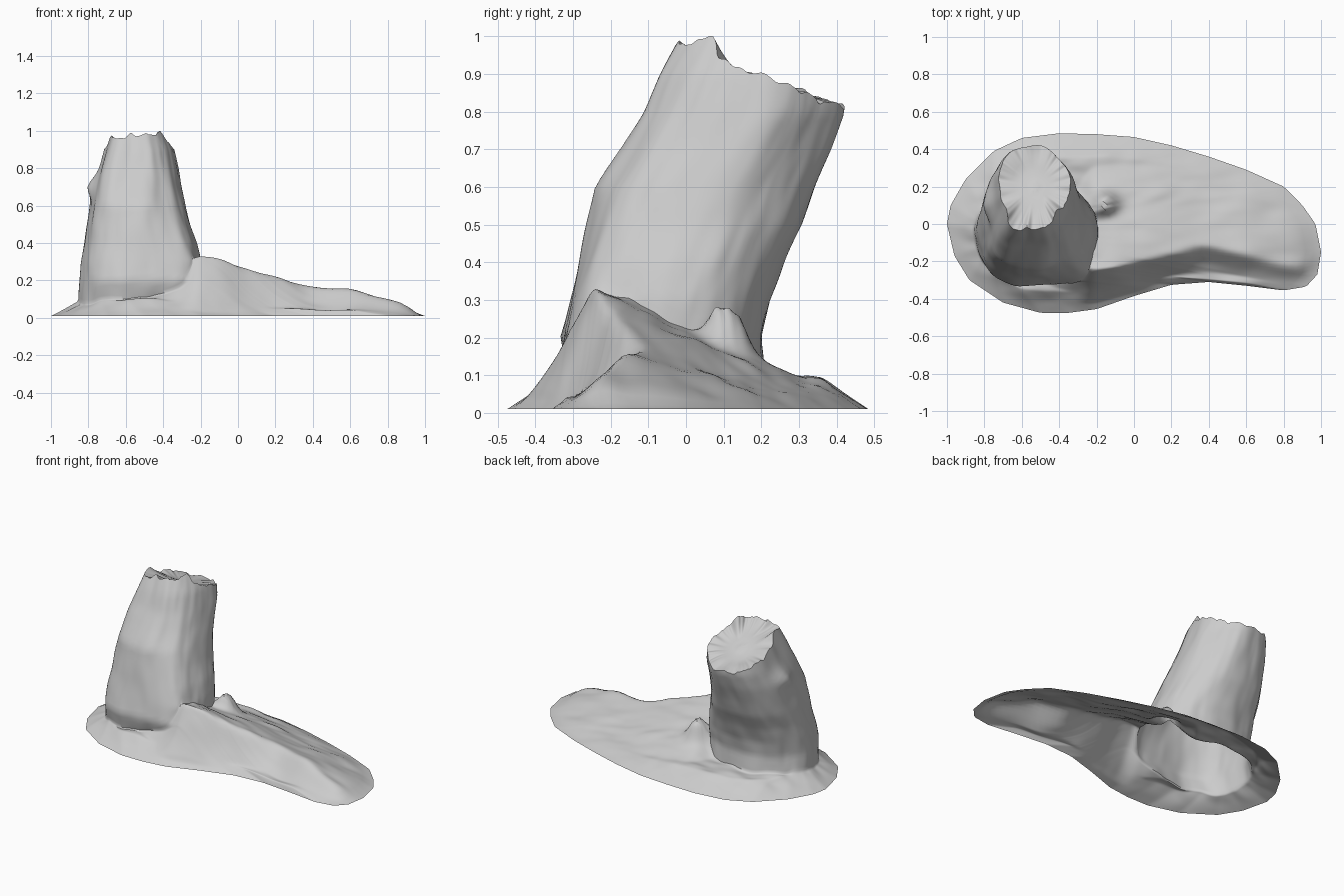
import bpy, bmesh
from math import sin, cos, pi, exp, atan2, copysign
from mathutils import Vector, noise

if "Cube" in bpy.data.objects:
    bpy.data.objects.remove(bpy.data.objects["Cube"])

N = 240            # points around each ring


def interp(table, v, col=1):
    """Piecewise-linear lookup in rows sorted by their first value."""
    if v <= table[0][0]:
        return table[0][col]
    for a, b in zip(table, table[1:]):
        if v <= b[0]:
            return a[col] + (b[col] - a[col]) * (v - a[0]) / (b[0] - a[0])
    return table[-1][col]


def nz(x, y, z=0.0):
    return noise.noise(Vector((x, y, z)))


# Ground outline: back half and front half
back = [(-1, 0), (-.98, .1), (-.9, .24), (-.75, .39), (-.6, .46), (-.4, .485), (-.2, .48),
        (0, .465), (.2, .42), (.4, .36), (.6, .29), (.8, .2), (.9, .1), (.97, 0), (1, -.15)]
front = [(-1, 0), (-.96, -.17), (-.88, -.3), (-.7, -.42), (-.5, -.475), (-.35, -.475), (-.2, -.455),
         (0, -.385), (.2, -.325), (.4, -.31), (.6, -.33), (.8, -.355), (.92, -.335), (.98, -.27), (1, -.15)]
# Root ridge: x, height, y
ridge = [(-.75, .0, -.28), (-.5, .1, -.28), (-.3, .2, -.27), (-.22, .32, -.25), (-.1, .31, -.23),
         (0, .275, -.21), (.2, .215, -.16), (.38, .165, -.11), (.6, .145, -.17), (.8, .095, -.22),
         (.9, .065, -.23), (1, .0, -.15)]
# Stump: z, x min, x max, y min, y max
trunk = [(.1, -.85, -.2, -.31, .21), (.2, -.84, -.2, -.335, .2), (.3, -.835, -.2, -.31, .22),
         (.4, -.82, -.22, -.285, .26), (.5, -.805, -.25, -.26, .31), (.6, -.785, -.275, -.235, .345),
         (.7, -.765, -.3, -.17, .385), (.8, -.74, -.32, -.11, .42), (.9, -.71, -.345, -.065, .425),
         (1, -.68, -.39, -.01, .425)]
# Bulges and hollows of the stump: angle, width, amount, then z where it fades in from 0 to 1
bulges = [(-.75, .28, .13, .6, .3), (-2.3, .4, .13, .4, .75), (.8, .4, -.08, .25, .45), (2.6, .4, .05, .4, .6)]


def resample(pts, n):
    seg = [(Vector(b) - Vector(a)).length for a, b in zip(pts, pts[1:])]
    step, out = sum(seg) / n, []
    for i in range(n):
        d, k = i * step, 0
        while k < len(seg) - 1 and d > seg[k]:
            d -= seg[k]
            k += 1
        out.append(Vector(pts[k]).lerp(Vector(pts[k + 1]), d / seg[k]))
    return out


def base_height(x, y, d):
    """Mound height; d is the distance to the ground outline."""
    z = .085 * min(1, d / .17) * max(.35, min(1, .75 - x))
    h, yr = interp(ridge, x), interp(ridge, x, 2)
    if y > yr:
        f = max(0, interp(back, x) - y) / max(.02, interp(back, x) - yr)
        f = f ** .95
    else:
        f = max(0, y - interp(front, x)) / max(.02, yr - interp(front, x))
        f = f ** 1.3
    z = max(z, h * f * min(1, d / .07))
    z += .025 * (nz(x * 4, y * 7) * .6 + nz(x * 9, y * 16, 3) * .4) * min(1, d / .15)
    # small broken root beside the stump
    z += min(.11, .2 * exp(-((x + .155) / .04) ** 2 - ((y - .11) / .05) ** 2))
    return max(.0, z) + .01


def section(z, a):
    """Stump outline point at height z and angle a."""
    x0, x1, y0, y1 = (interp(trunk, z, c) for c in (1, 2, 3, 4))
    c, s = cos(a), sin(a)
    r = 1 + .05 * nz(c * 2, s * 2, z * 2.5) + .015 * nz(c * 5, s * 5, z * 7 + 7)
    for angle, width, amount, za, zb in bulges:
        w = (a - angle + pi) % (2 * pi) - pi
        r += amount * exp(-(w / width) ** 2) * max(0, min(1, (z - za) / (zb - za)))
    ex, ey = copysign(abs(c) ** .88, c) * r, copysign(abs(s) ** .88, s) * r
    knot = .04 * exp(-((z - .7) / .06) ** 2 - ((abs(a % (2 * pi) - pi)) / .25) ** 2)
    return Vector(((x0 + x1) / 2 + ex * (x1 - x0) / 2 - knot, (y0 + y1) / 2 + ey * (y1 - y0) / 2))


# Matching outer and inner ring points
outer = resample(back[::-1], N // 2) + resample(front, N // 2)
cols = []
for i, p in enumerate(outer):
    a = atan2(p.y + .05, p.x + .52) % (2 * pi)
    u = 2 * pi * i / N
    a += ((u - a + pi) % (2 * pi) - pi) * .5
    q = section(.15, a)
    z0 = base_height(q.x, q.y, (p - q).length)
    cols.append((p, section(z0, a), a, z0))

bm = bmesh.new()
rings = []
BASE, TRUNK, CAP = 30, 32, 8


def add_ring(points):
    rings.append([bm.verts.new(v) for v in points])


# Ground mound from the outline in to the stump foot
for k in range(BASE):
    pts = []
    for p, q, a, z0 in cols:
        v = p.lerp(q, k / BASE)
        pts.append((v.x, v.y, base_height(v.x, v.y, (v - p).length) if k else .01))
    add_ring(pts)

# Stump wall up to the slanted broken rim
for k in range(TRUNK + 1):
    pts = []
    for p, q, a, z0 in cols:
        rim = section(.9, a)
        zt = .965 - .36 * max(0, rim.y) + .04 * nz(cos(a) * 3, sin(a) * 3, 2) + .012 * nz(cos(a) * 7, sin(a) * 7)
        zt += .035 * exp(-((rim.x + .43) / .09) ** 2 - (rim.y / .1) ** 2)
        z = z0 + (min(zt, 1) - z0) * k / TRUNK
        v = section(z, a)
        pts.append((v.x, v.y, z))
    add_ring(pts)

# Slanted broken top
rim = [v.co.copy() for v in rings[-1]]
mid = Vector((-.53, .2, .88))
for k in range(1, CAP):
    t = k / CAP
    pts = []
    for c in rim:
        v = c.lerp(mid, t)
        plane = .95 - .35 * v.y + .02 * nz(v.x * 6, v.y * 6, 5)
        v.z += (plane - v.z) * min(1, t * 2)
        pts.append(v)
    add_ring(pts)
tip = bm.verts.new(mid)

for r0, r1 in zip(rings, rings[1:]):
    for i in range(N):
        j = (i + 1) % N
        bm.faces.new((r0[j], r0[i], r1[i], r1[j]))
for i in range(N):
    bm.faces.new((rings[-1][(i + 1) % N], rings[-1][i], tip))

# Soften the mound, then make all faces point outwards
soft = [v for r in rings[2:BASE + 1] for v in r]
for _ in range(3):
    bmesh.ops.smooth_vert(bm, verts=soft, factor=.5, use_axis_x=False, use_axis_y=False, use_axis_z=True)
bmesh.ops.recalc_face_normals(bm, faces=bm.faces)
if tip.link_faces[0].normal.z < 0:
    bmesh.ops.reverse_faces(bm, faces=bm.faces)

mesh = bpy.data.meshes.new("tree_stump")
bm.to_mesh(mesh)
bm.free()
stump = bpy.data.objects.new("tree_stump", mesh)
bpy.context.collection.objects.link(stump)
bpy.context.view_layer.objects.active = stump
stump.select_set(True)
bpy.ops.object.shade_smooth_by_angle(angle=0.8)
